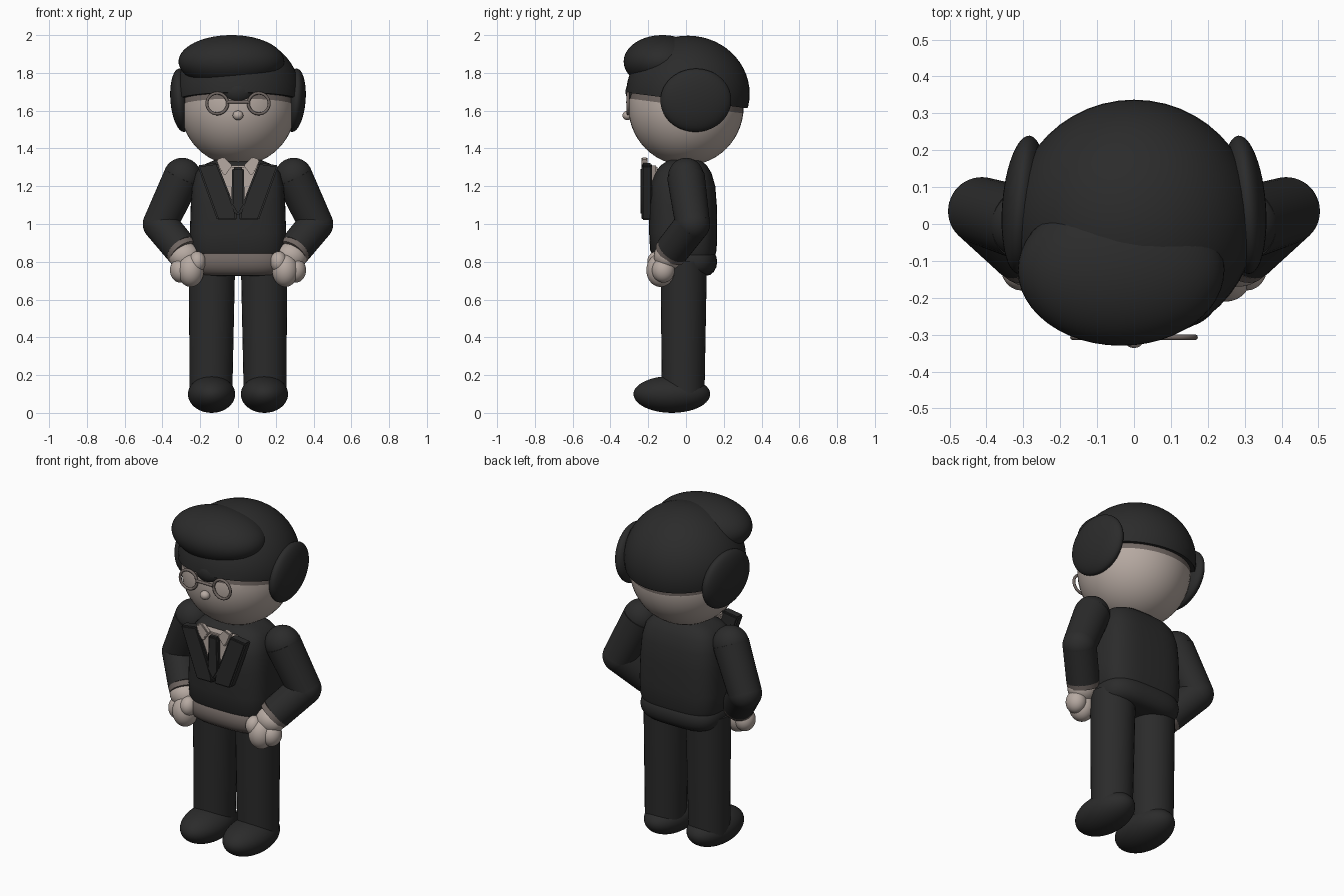
import bpy, bmesh, math
from mathutils import Vector, Matrix

cube = bpy.data.objects.get("Cube")
if cube:
    bpy.data.objects.remove(cube, do_unlink=True)


def material(name, rgb):
    m = bpy.data.materials.new(name)
    m.use_nodes = True
    m.diffuse_color = (*rgb, 1)
    m.node_tree.nodes["Principled BSDF"].inputs["Base Color"].default_value = (*rgb, 1)
    return m


BLACK = material("charcoal black", (0.024, 0.024, 0.024))
SKIN = material("pale skin", (0.47, 0.40, 0.36))
GREY = material("warm grey", (0.16, 0.132, 0.12))


def finish(name, bm, mats, angle=40):
    bmesh.ops.recalc_face_normals(bm, faces=bm.faces)
    me = bpy.data.meshes.new(name)
    bm.to_mesh(me)
    bm.free()
    ob = bpy.data.objects.new(name, me)
    bpy.context.collection.objects.link(ob)
    for m in mats:
        me.materials.append(m)
    bpy.ops.object.select_all(action='DESELECT')
    ob.select_set(True)
    bpy.context.view_layer.objects.active = ob
    bpy.ops.object.shade_smooth_by_angle(angle=math.radians(angle))
    return ob


def add_ball(bm, c, r, rot=Matrix()):
    mat = Matrix.Translation(c) @ rot @ Matrix.Diagonal((*r, 1))
    bmesh.ops.create_uvsphere(bm, u_segments=48, v_segments=28, radius=1, matrix=mat)


def ball(name, c, r, mat, rot=Matrix()):
    bm = bmesh.new()
    add_ball(bm, c, r, rot)
    return finish(name, bm, [mat])


def add_cone(bm, a, b, ra, rb):
    a, b = Vector(a), Vector(b)
    d = b - a
    mat = Matrix.Translation((a + b) / 2) @ d.to_track_quat('Z', 'Y').to_matrix().to_4x4()
    bmesh.ops.create_cone(bm, segments=32, radius1=ra, radius2=rb, depth=d.length,
                          cap_ends=True, matrix=mat)


def loft(bm, rings, power=0.62, n=48):
    """Stack of rounded-box rings given as (z, half width, front y, back y)."""
    loops = []
    for z, rx, y0, y1 in rings:
        loop = []
        for i in range(n):
            t = 2 * math.pi * i / n
            c, s = math.cos(t), math.sin(t)
            x = rx * math.copysign(abs(c) ** power, c)
            y = (y0 + y1) / 2 + (y1 - y0) / 2 * math.copysign(abs(s) ** power, s)
            loop.append(bm.verts.new((x, y, z)))
        loops.append(loop)
    for a, b in zip(loops, loops[1:]):
        for i in range(n):
            bm.faces.new((a[i], a[(i + 1) % n], b[(i + 1) % n], b[i]))
    bm.faces.new(loops[0])
    bm.faces.new(loops[-1])


def plate(name, pts, y0, y1, mat, bevel=0.008):
    """Flat outline in the front plane with thickness and soft rim."""
    bm = bmesh.new()
    f = bm.faces.new([bm.verts.new((x, y0, z)) for x, z in pts])
    r = bmesh.ops.extrude_face_region(bm, geom=[f])
    for v in r["geom"]:
        if isinstance(v, bmesh.types.BMVert):
            v.co.y = y1
    bmesh.ops.bevel(bm, geom=bm.edges[:], offset=bevel, segments=2, affect='EDGES')
    return finish(name, bm, [mat], 50)


def ring(name, c, major, minor, mat):
    bm = bmesh.new()
    n, m = 32, 10
    vs = [[bm.verts.new((c[0] + (major + minor * math.cos(q)) * math.cos(p),
                         c[1] + minor * math.sin(q),
                         c[2] + (major + minor * math.cos(q)) * math.sin(p)))
           for q in (2 * math.pi * j / m for j in range(m))]
          for p in (2 * math.pi * i / n for i in range(n))]
    for i in range(n):
        for j in range(m):
            k, l = (i + 1) % n, (j + 1) % m
            bm.faces.new((vs[i][j], vs[k][j], vs[k][l], vs[i][l]))
    return finish(name, bm, [mat])


# Head, with a grey band just below the hairline
slope = Vector((0, 0.13, 1))
bm = bmesh.new()
add_ball(bm, (0, 0, 1.62), (0.305, 0.305, 0.31))
bmesh.ops.bisect_plane(bm, geom=bm.verts[:] + bm.edges[:] + bm.faces[:],
                       plane_co=(0, 0, 1.625), plane_no=slope)
for f in bm.faces:
    f.material_index = int((f.calc_center_median() - Vector((0, 0, 1.625))).dot(slope) > 0)
finish("head", bm, [SKIN, GREY])

# Hair: trimmed cap, side-swept quiff, centre lock and bunches over the ears
bm = bmesh.new()
add_ball(bm, (0, 0.01, 1.69), (0.33, 0.327, 0.307))
cut = bmesh.ops.bisect_plane(bm, geom=bm.verts[:] + bm.edges[:] + bm.faces[:],
                             plane_co=(0, 0, 1.655), plane_no=slope, clear_inner=True)
bmesh.ops.contextual_create(bm, geom=[e for e in cut["geom_cut"] if isinstance(e, bmesh.types.BMEdge)])
finish("hair_cap", bm, [BLACK])
ball("hair_quiff", (-0.035, -0.125, 1.86), (0.28, 0.205, 0.14), BLACK)
ball("hair_lock", (0, -0.26, 1.70), (0.085, 0.06, 0.068), BLACK)

# Face
ball("nose", (0, -0.31, 1.575), (0.028, 0.026, 0.025), SKIN)
bm = bmesh.new()
add_cone(bm, (-0.055, -0.31, 1.645), (0.055, -0.31, 1.645), 0.008, 0.008)
finish("glasses_bridge", bm, [GREY])

# Torso
bm = bmesh.new()
loft(bm, [(0.82, 0.235, -0.17, 0.15), (0.86, 0.25, -0.19, 0.162), (0.95, 0.255, -0.195, 0.165),
          (1.1, 0.25, -0.195, 0.163), (1.2, 0.243, -0.19, 0.155), (1.27, 0.225, -0.165, 0.135),
          (1.31, 0.19, -0.135, 0.11), (1.34, 0.12, -0.09, 0.075)])
finish("jacket", bm, [BLACK])

# Hip roll, grey across the front as a belt
bm = bmesh.new()
rings = []
for i in range(9):
    t = math.pi * (i / 8 - 0.5)
    k = 0.06 * (1 - math.cos(t))
    rings.append((0.8 + 0.075 * math.sin(t), 0.25 - k, -0.195 + k, 0.165 - k))
loft(bm, rings)
for f in bm.faces:
    c = f.calc_center_median()
    f.material_index = int(c.y < -0.1 and abs(c.x) < 0.25 and 0.735 < c.z < 0.87)
finish("hips_and_belt", bm, [BLACK, GREY])

# Shirt front, tie
plate("shirt_front", [(-0.12, 1.31), (0.12, 1.31), (0.03, 1.08), (-0.03, 1.08)], -0.215, -0.15, SKIN)
plate("tie", [(-0.03, 1.3), (0.03, 1.3), (0.036, 1.1), (0, 1.04), (-0.036, 1.1)], -0.24, -0.2, BLACK)

for side, s in (("left", 1), ("right", -1)):
    # Head details
    ball(f"{side}_hair_bunch", (s * 0.298, 0.052, 1.655), (0.058, 0.188, 0.168), BLACK,
         Matrix.Rotation(s * 0.08, 4, 'Y') @ Matrix.Rotation(s * 0.08, 4, 'Z'))
    ring(f"{side}_glasses_rim", (s * 0.11, -0.307, 1.638), 0.055, 0.008, GREY)

    # Lapel and shirt collar
    plate(f"{side}_lapel", [(s * x, z) for x, z in
          ((0.11, 1.325), (0.215, 1.31), (0.11, 1.02), (0.005, 1.02), (0.01, 1.06), (0.045, 1.16))],
          -0.236, -0.18, BLACK)
    plate(f"{side}_collar", [(s * x, z) for x, z in
          ((0.03, 1.31), (0.075, 1.355), (0.115, 1.34), (0.09, 1.28), (0.07, 1.255))],
          -0.236, -0.205, SKIN, 0.005)

    # Sleeve
    shoulder, elbow, wrist = (s * 0.295, 0, 1.25), (s * 0.412, 0.035, 1.0), (s * 0.3, -0.07, 0.865)
    bm = bmesh.new()
    add_ball(bm, shoulder, (0.1, 0.095, 0.1))
    add_cone(bm, shoulder, elbow, 0.1, 0.092)
    add_ball(bm, elbow, (0.092,) * 3)
    add_cone(bm, elbow, wrist, 0.092, 0.09)
    finish(f"{side}_sleeve", bm, [BLACK])

    # Cuff and fist
    bm = bmesh.new()
    add_cone(bm, wrist, (s * 0.285, -0.085, 0.845), 0.09, 0.087)
    finish(f"{side}_cuff", bm, [GREY])
    bm = bmesh.new()
    add_ball(bm, (s * 0.282, -0.095, 0.83), (0.085, 0.075, 0.075))
    add_ball(bm, (s * 0.25, -0.135, 0.755), (0.07, 0.075, 0.088))
    add_ball(bm, (s * 0.305, -0.12, 0.755), (0.055, 0.06, 0.065))
    add_ball(bm, (s * 0.215, -0.155, 0.8), (0.045, 0.05, 0.055))
    finish(f"{side}_hand", bm, [SKIN])

    # Trouser leg and shoe
    bm = bmesh.new()
    add_cone(bm, (s * 0.143, -0.015, 0.1), (s * 0.138, -0.012, 0.8), 0.113, 0.123)
    finish(f"{side}_trouser_leg", bm, [BLACK])
    bm = bmesh.new()
    add_ball(bm, (s * 0.14, -0.075, 0.1), (0.125, 0.203, 0.095))
    for v in bm.verts:
        v.co.z = max(v.co.z, 0.0)
        if v.co.z < 0.1:
            v.co.z = 0.1 - (0.1 - v.co.z) * 1.05
    finish(f"{side}_shoe", bm, [BLACK])
